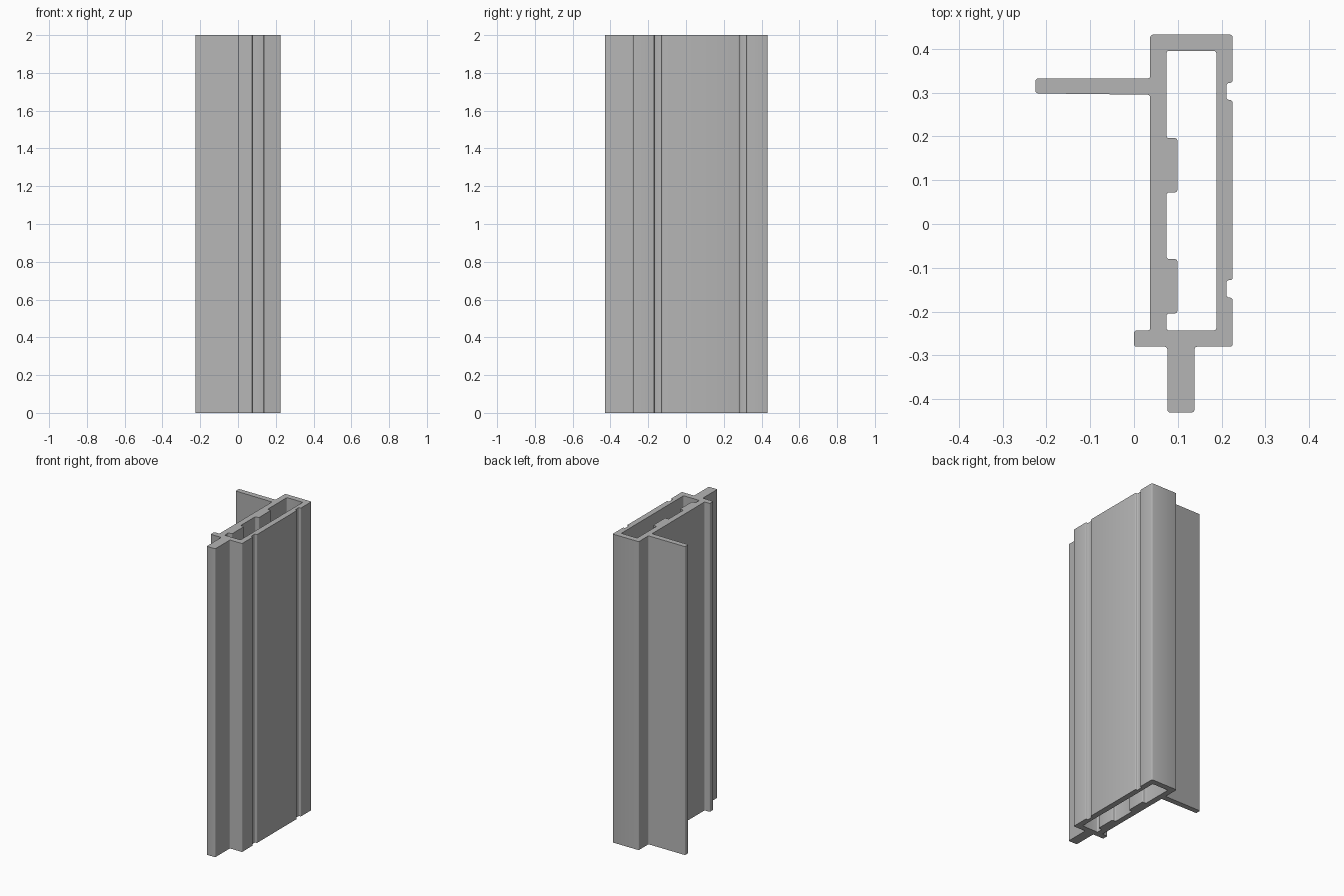
import bpy
import bmesh
import math
from mathutils import Vector

HEIGHT = 2
RADIUS = 0.006
STEPS = 3


def rounded(points):
    """Round every corner of a closed profile."""
    result = []
    for i, point in enumerate(points):
        corner = Vector(point)
        before = Vector(points[i - 1])
        after = Vector(points[(i + 1) % len(points)])
        start = corner + (before - corner).normalized() * RADIUS
        end = corner + (after - corner).normalized() * RADIUS
        for step in range(STEPS + 1):
            angle = math.pi / 2 * step / STEPS
            result.append(corner
                          + (start - corner) * (1 - math.sin(angle))
                          + (end - corner) * (1 - math.cos(angle)))
    return result


def notch(edge_x, floor_x, low, high):
    """Four corners of a step into or out of a wall, going up."""
    return [(edge_x, low), (floor_x, low), (floor_x, high), (edge_x, high)]


def add_loop(bm, points):
    verts = [bm.verts.new((p.x, p.y, 0)) for p in points]
    return [bm.edges.new((v, verts[(i + 1) % len(verts)]))
            for i, v in enumerate(verts)]


# Remove the default cube
cube = bpy.data.objects.get("Cube")
if cube:
    bpy.data.objects.remove(cube, do_unlink=True)

# Outer outline: foot, grooved wall, back wall, side fin and small lip
left, right, back, front = 0.037, 0.225, 0.432, -0.28
outer = [(0.076, front), (0.076, -0.43), (0.138, -0.43), (0.138, front),
         (right, front)]
for low, high in ((-0.168, -0.128), (0.283, 0.322)):
    outer += notch(right, 0.211, low, high)
outer += [(right, back), (left, back),
          (left, 0.332), (-right, 0.332), (-right, 0.298), (left, 0.295),
          (left, -0.243), (0, -0.243), (0, front)]

# Hollow chamber with two raised ribs on its wall
wall = 0.074
inner = [(wall, -0.243)]
for low, high in ((-0.204, -0.08), (0.072, 0.196)):
    inner += notch(wall, 0.099, low, high)
inner += [(wall, 0.395), (0.188, 0.395), (0.188, -0.243)]

# Fill the section and extrude it to full height
bm = bmesh.new()
edges = add_loop(bm, rounded(outer)) + add_loop(bm, rounded(inner))
bmesh.ops.triangle_fill(bm, edges=edges, use_beauty=True)
extruded = bmesh.ops.extrude_face_region(bm, geom=bm.faces[:],
                                         use_keep_orig=True)
top = [v for v in extruded["geom"] if isinstance(v, bmesh.types.BMVert)]
bmesh.ops.translate(bm, verts=top, vec=(0, 0, HEIGHT))
bmesh.ops.recalc_face_normals(bm, faces=bm.faces[:])
mesh = bpy.data.meshes.new("extruded_profile")
bm.to_mesh(mesh)
bm.free()

# Plain grey finish
grey = bpy.data.materials.new("plain grey")
grey.use_nodes = True
colour = (0.46, 0.46, 0.46, 1)
grey.diffuse_color = colour
grey.node_tree.nodes["Principled BSDF"].inputs["Base Color"].default_value = colour
mesh.materials.append(grey)

profile = bpy.data.objects.new("extruded_profile", mesh)
bpy.context.collection.objects.link(profile)
bpy.ops.object.select_all(action="DESELECT")
profile.select_set(True)
bpy.context.view_layer.objects.active = profile
bpy.ops.object.shade_smooth_by_angle(angle=math.radians(35))
